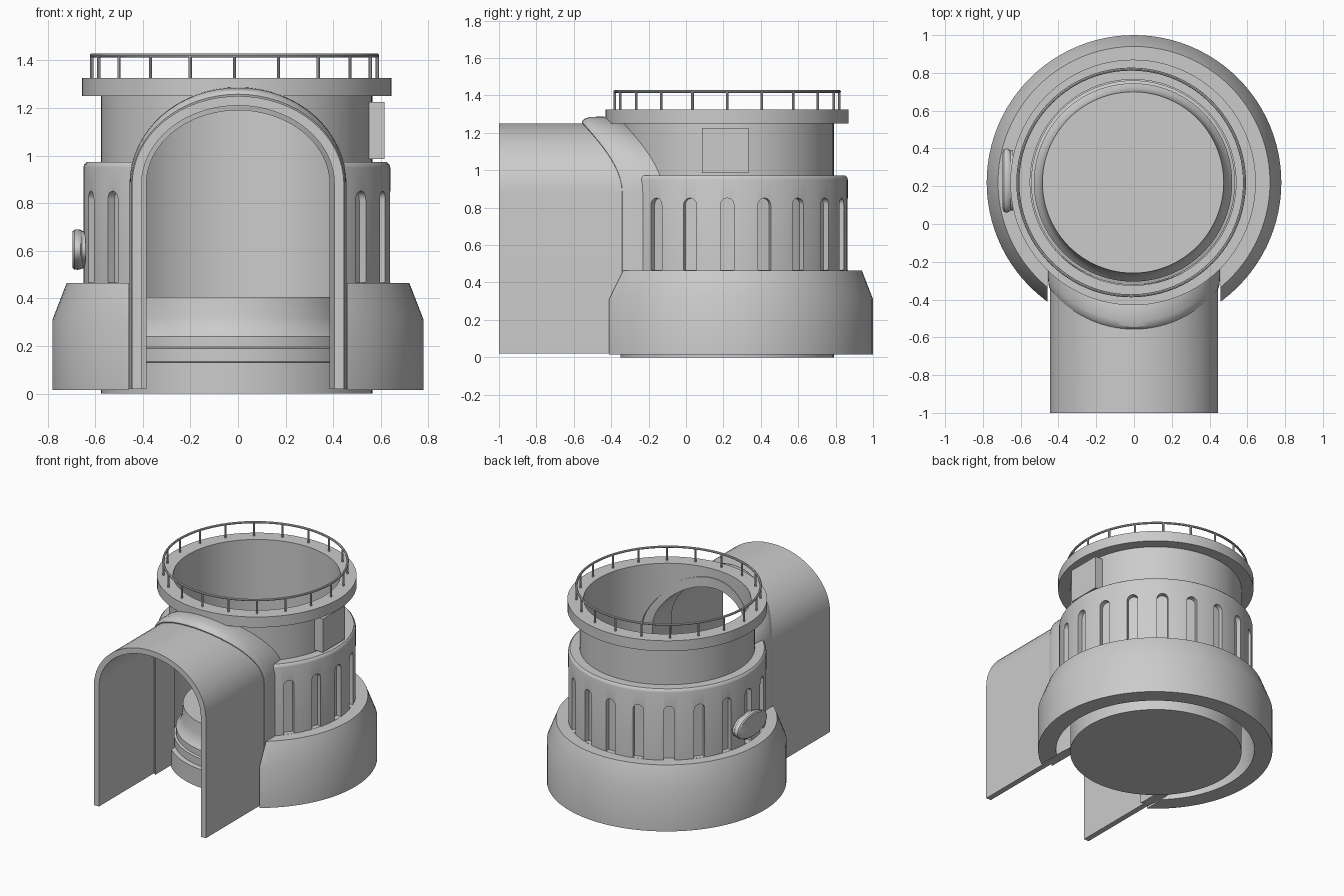
import bpy, bmesh, math
from mathutils import Matrix, Vector

if "Cube" in bpy.data.objects:
    bpy.data.objects.remove(bpy.data.objects["Cube"])

CX, CY = -0.005, 0.22          # tower axis
R = 0.57                       # tower outer radius

grey = bpy.data.materials.new("plain_grey")
grey.diffuse_color = (0.6, 0.6, 0.6, 1)
grey.use_nodes = True
grey.node_tree.nodes["Principled BSDF"].inputs["Base Color"].default_value = grey.diffuse_color


def make(name, bm):
    bmesh.ops.recalc_face_normals(bm, faces=bm.faces)
    me = bpy.data.meshes.new(name)
    bm.to_mesh(me)
    bm.free()
    me.materials.append(grey)
    ob = bpy.data.objects.new(name, me)
    bpy.context.collection.objects.link(ob)
    return ob


def finish(ob):
    bpy.ops.object.select_all(action='DESELECT')
    ob.select_set(True)
    bpy.context.view_layer.objects.active = ob
    bpy.ops.object.shade_smooth_by_angle(angle=math.radians(32))


def cut(ob, cutter):
    mod = ob.modifiers.new("cut", 'BOOLEAN')
    mod.operation, mod.object, mod.solver = 'DIFFERENCE', cutter, 'EXACT'
    dg = bpy.context.evaluated_depsgraph_get()
    me = bpy.data.meshes.new_from_object(ob.evaluated_get(dg))
    ob.modifiers.clear()
    ob.data = me
    bpy.data.objects.remove(cutter)


def lathe(name, profile, closed=True, cx=CX, seg=96):
    """Spin (radius, z) points round the tower axis."""
    bm = bmesh.new()
    rings = []
    for r, z in profile:
        rings.append([bm.verts.new((cx + r * math.cos(2 * math.pi * i / seg),
                                    CY + r * math.sin(2 * math.pi * i / seg), z))
                      for i in range(seg)])
    n = len(rings)
    for k in range(n if closed else n - 1):
        a, b = rings[k], rings[(k + 1) % n]
        for i in range(seg):
            j = (i + 1) % seg
            bm.faces.new((a[i], a[j], b[j], b[i]))
    if not closed:
        bm.faces.new(rings[0])
        bm.faces.new(rings[-1])
    return make(name, bm)


def arch(hw, top, base=0.02, spring=0.88, n=32):
    pts = [(hw, base)]
    pts += [(hw * math.cos(math.pi * i / n), spring + (top - spring) * math.sin(math.pi * i / n))
            for i in range(n + 1)]
    return pts + [(-hw, base)]


def sweep(name, section):
    """Carry a closed (y function, offset) section along the arch line."""
    bm = bmesh.new()
    lines = []
    for yf, s in section:
        side = s * 0.3 if s > 0 else s
        lines.append([bm.verts.new((x, yf(x), z)) for x, z in arch(0.445 + side, 1.25 + s)])
    m = len(lines)
    for k in range(m):
        a, b = lines[k], lines[(k + 1) % m]
        for i in range(len(a) - 1):
            bm.faces.new((a[i], a[i + 1], b[i + 1], b[i]))
    for e in (0, -1):
        bm.faces.new([l[e] for l in lines])
    return make(name, bm)


def arch_cutter(hw, top):
    bm = bmesh.new()
    f = bm.faces.new([bm.verts.new((x, -1.2, z)) for x, z in arch(hw, top, -0.2)])
    ext = bmesh.ops.extrude_face_region(bm, geom=[f])
    bmesh.ops.translate(bm, vec=(0, 1.42, 0),
                        verts=[v for v in ext["geom"] if isinstance(v, bmesh.types.BMVert)])
    ob = make("opening_cutter", bm)
    ob.hide_render = True
    return ob


def on_tower(d):
    """y of the tower wall at x, moved forward by d."""
    return lambda x: CY - math.sqrt(R * R - x * x) - d


# tower wall with its top flange
tower = lathe("tower_wall", [(0.545, 0.13), (R, 0.13), (R, 1.25), (0.65, 1.25),
                             (0.65, 1.325), (0.545, 1.325)])
cut(tower, arch_cutter(0.43, 1.235))
finish(tower)

# stepped floor inside the tower
finish(lathe("stepped_floor", [(0.57, 0), (0.57, 0.13), (0.54, 0.135), (0.54, 0.19),
                               (0.525, 0.195), (0.525, 0.24), (0.50, 0.27),
                               (0.487, 0.32), (0.48, 0.405)], closed=False))

# flared base skirt
base = lathe("base_skirt", [(0.66, 0.015), (0.78, 0.015), (0.78, 0.31), (0.72, 0.465),
                            (0.56, 0.465), (0.56, 0.42), (0.62, 0.42), (0.66, 0.31)], cx=0)
cut(base, arch_cutter(0.458, 1.27))
finish(base)

# fluted middle drum
drum = lathe("fluted_drum", [(0.56, 0.44), (0.645, 0.44), (0.645, 0.95), (0.642, 0.962),
                             (0.632, 0.972), (0.56, 0.972)])
bm = bmesh.new()
for k in range(20):
    w, z1 = 0.036, 0.815
    pts = [(w, 0.466)] + [(w * math.cos(math.pi * i / 10), z1 + w * math.sin(math.pi * i / 10))
                          for i in range(11)] + [(-w, 0.466)]
    rot = Matrix.Translation((CX, CY, 0)) @ Matrix.Rotation(k * math.pi / 10, 4, 'Z')
    front = [bm.verts.new(rot @ Vector((0.70, y, z))) for y, z in pts]
    back = [bm.verts.new(rot @ Vector((0.61, y, z))) for y, z in pts]
    bm.faces.new(front)
    bm.faces.new(back[::-1])
    for i in range(len(pts)):
        j = (i + 1) % len(pts)
        bm.faces.new((front[i], back[i], back[j], front[j]))
flutes = make("flute_cutter", bm)
flutes.hide_render = True
cut(drum, flutes)
cut(drum, arch_cutter(0.45, 1.27))
finish(drum)

# arched entrance tunnel
finish(sweep("entrance_tunnel", [(lambda x: -1.0, 0), (on_tower(0), 0),
                                 (on_tower(0), -0.04), (lambda x: -1.0, -0.04)]))

# rounded collar where the tunnel meets the tower
finish(sweep("tunnel_collar", [(on_tower(0.20), -0.01), (on_tower(0.207), 0.008),
                               (on_tower(0.195), 0.024), (on_tower(0.165), 0.035),
                               (on_tower(0.09), 0.037), (on_tower(0.03), 0.025),
                               (on_tower(-0.03), 0.01), (on_tower(-0.03), -0.06),
                               (on_tower(0.19), -0.06)]))

# guard rail and posts
RX, RR = -0.015, 0.60
finish(lathe("guard_rail", [(RR + 0.008 * math.cos(a * math.pi / 4),
                             1.421 + 0.008 * math.sin(a * math.pi / 4)) for a in range(8)], cx=RX))
bm = bmesh.new()
for k in range(20):
    a = k * math.pi / 10
    bmesh.ops.create_cone(bm, cap_ends=True, segments=8, radius1=0.007, radius2=0.007, depth=0.10,
                          matrix=Matrix.Translation((RX + RR * math.cos(a), CY + RR * math.sin(a), 1.37)))
finish(make("rail_posts", bm))

# box on the right wall
bm = bmesh.new()
bmesh.ops.create_cube(bm, size=1, matrix=Matrix.Translation((0.5825, 0.21, 1.105))
                      @ Matrix.Diagonal((0.065, 0.25, 0.24, 1)))
finish(make("wall_box", bm))

# oval hatch on the left side
bm = bmesh.new()
loops = []
for x, s in [(-0.64, 0.93), (-0.655, 0.93), (-0.662, 0.98), (-0.675, 1.0), (-0.688, 0.98), (-0.695, 0.90)]:
    loops.append([bm.verts.new((x, 0.23 + 0.17 * s * math.cos(i * math.pi / 20),
                                0.605 + 0.085 * s * math.sin(i * math.pi / 20))) for i in range(40)])
for a, b in zip(loops, loops[1:]):
    for i in range(40):
        j = (i + 1) % 40
        bm.faces.new((a[i], a[j], b[j], b[i]))
bm.faces.new(loops[0])
bm.faces.new(loops[-1])
finish(make("oval_hatch", bm))
